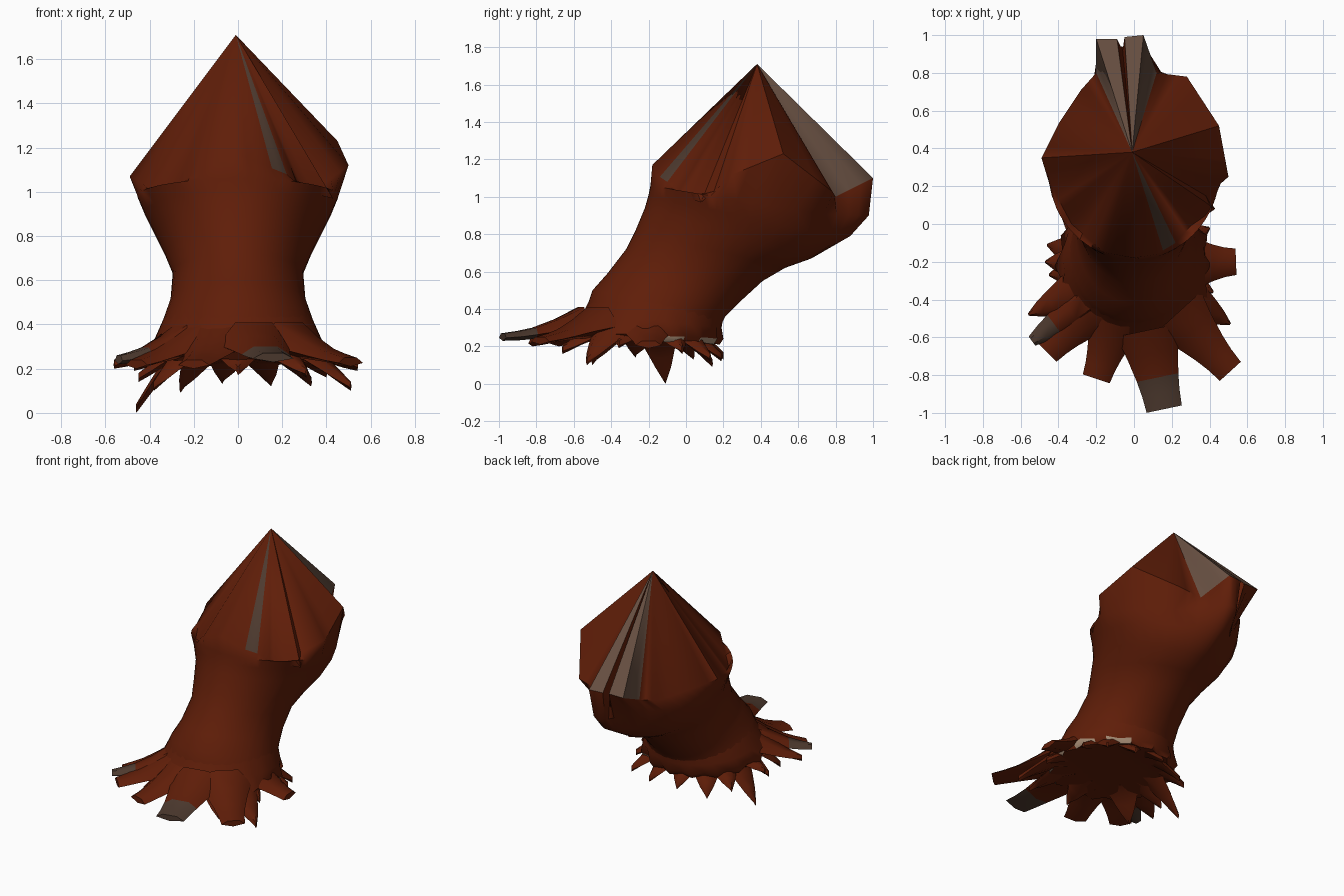
import bpy, bmesh, math
from mathutils import Vector

if "Cube" in bpy.data.objects:
    bpy.data.objects.remove(bpy.data.objects["Cube"])


def material(name, rgb):
    m = bpy.data.materials.new(name)
    m.diffuse_color = (*rgb, 1)
    m.use_nodes = True
    m.node_tree.nodes["Principled BSDF"].inputs["Base Color"].default_value = m.diffuse_color
    return m


RUST = material("rust", (0.115, 0.0125, 0.0025))
TAUPE = material("taupe", (0.135, 0.078, 0.053))
CREAM = material("cream", (0.38, 0.26, 0.175))
DARK = material("dark taupe", (0.075, 0.042, 0.028))


def finish(name, bm, angle):
    bmesh.ops.recalc_face_normals(bm, faces=bm.faces)
    me = bpy.data.meshes.new(name)
    bm.to_mesh(me)
    bm.free()
    for m in (RUST, TAUPE, CREAM, DARK):
        me.materials.append(m)
    ob = bpy.data.objects.new(name, me)
    bpy.context.collection.objects.link(ob)
    bpy.ops.object.select_all(action='DESELECT')
    ob.select_set(True)
    bpy.context.view_layer.objects.active = ob
    bpy.ops.object.shade_smooth_by_angle(angle=math.radians(angle))
    return ob


def bridge(bm, a, b):
    n = len(a)
    return [bm.faces.new((a[i], a[(i + 1) % n], b[(i + 1) % n], b[i])) for i in range(n)]


def fan(bm, ring, tip):
    n = len(ring)
    return [bm.faces.new((ring[i], ring[(i + 1) % n], tip)) for i in range(n)]


# tilted oval section: front (y, z), back (y, z), half width, narrow back bulge
def section(t, fy, fz, by, bz, w, bulge=0):
    s = math.sin(t)
    k = (1 + s) / 2
    return Vector((w * math.cos(t), fy + (by - fy) * k + bulge * max(0, s) ** 24, fz + (bz - fz) * k))


# mantle: leaning trunk closed by a pointed cap with an irregular brim
apex = Vector((-0.01, 0.38, 1.71))
brim = [Vector(p) for p in (
    (-0.06, 0.92, 1.06), (-0.09, 0.98, 1.1), (-0.2, 0.98, 1.1), (-0.2, 0.8, 1.02), (-0.28, 0.71, 1.0),
    (-0.4, 0.53, 1.04), (-0.49, 0.35, 1.07), (-0.40, 0.13, 1.02), (-0.33, 0.0, 0.98),
    (-0.16, -0.15, 1.12), (0.0, -0.18, 1.17), (0.12, -0.16, 1.12), (0.22, -0.1, 1.08),
    (0.30, -0.01, 1.0), (0.43, 0.08, 0.97), (0.38, 0.15, 1.03), (0.5, 0.25, 1.12), (0.45, 0.52, 1.23),
    (0.28, 0.78, 1.03), (0.12, 0.8, 1.0), (0.05, 1.0, 1.1), (-0.05, 0.99, 1.1))]
outline = []
for i, p in enumerate(brim):
    q = brim[(i + 1) % len(brim)]
    outline += [p.lerp(q, k / 3) for k in range(3)]
angles = [math.atan2((p.y - 0.36) / 0.57, p.x / 0.47) for p in outline]
trunk = [(-0.19, 1.06, 0.77, 0.90, 0.455, 0.21), (-0.20, 1.01, 0.76, 0.79, 0.42, 0.12),
         (-0.22, 0.94, 0.67, 0.67, 0.37), (-0.27, 0.82, 0.53, 0.62, 0.33),
         (-0.32, 0.72, 0.41, 0.55, 0.295), (-0.42, 0.59, 0.29, 0.44, 0.305),
         (-0.50, 0.50, 0.21, 0.36, 0.335), (-0.53, 0.41, 0.18, 0.30, 0.36)]
bm = bmesh.new()
ring = [bm.verts.new(p) for p in outline]
cap = fan(bm, ring, bm.verts.new(apex))
for i, f in enumerate(cap):
    if i // 3 in (1, 2, 19, 20):          # back plates
        f.material_index = 1
    elif i // 3 == 11 and i > 33:         # front sliver
        f.material_index = 3
for s in trunk:
    nxt = [bm.verts.new(section(t, *s)) for t in angles]
    bridge(bm, ring, nxt)
    ring = nxt
bm.faces.new(ring)
finish("mantle", bm, 50)

# skirt: flared collar with a pale, broken hem on one side and a hollow underside
bm = bmesh.new()
N = 32
ring = None
rows = [(-0.49, 0.50, 0.20, 0.36, 0.335), (-0.55, 0.38, 0.19, 0.30, 0.375),
        (-0.65, 0.28, 0.20, 0.24, 0.42), (-0.62, 0.24, 0.18, 0.21, 0.39)]
for j, s in enumerate(rows):
    nxt = []
    for i in range(N):
        p = section(2 * math.pi * i / N, *s)
        if j > 1 and i % 2:
            p = p.lerp(Vector((0, -0.22, 0.3)), 0.08)
        nxt.append(bm.verts.new(p))
    if ring:
        for i, f in enumerate(bridge(bm, ring, nxt)):
            c = f.calc_center_median()
            if j == 3 and c.x > 0.1 and i % 3:
                f.material_index = 2
    ring = nxt
fan(bm, ring, bm.verts.new((0, -0.2, 0.25)))
finish("skirt", bm, 50)


# arms: webbed wedges from the collar to a tip (x, y, z, tip width, root width, tip colour)
def arm(name, x, y, z, w, root_w, tip_colour=0):
    bm = bmesh.new()
    root, tip = Vector((x * 0.45, -0.22 + (y + 0.22) * 0.45, 0)), Vector((x, y, 0))
    side = Vector((-(tip - root).y, (tip - root).x, 0)).normalized()
    ring = None
    for k, top, h in ((0, 0.41, 0.17), (0.3, 0.345, 0.10), (0.6, 0.295, 0.06), (0.8, 0.275, 0.05), (1, 0.26, 0.04)):
        top += (z + 0.03 - 0.26) * k ** 1.5
        c = root.lerp(tip, k)
        ww = w + (root_w - w) * (1 - k) ** (1.6 if w > 0.1 else 0.8)
        pts = [c + side * (a * ww / 2) + Vector((0, 0, top - b * h))
               for a, b in ((-1, 0.6), (-0.5, 0), (0.5, 0), (1, 0.6), (0, 1))]
        nxt = [bm.verts.new(p) for p in pts]
        if ring:
            for f in bridge(bm, ring, nxt):
                f.material_index = tip_colour if k > 0.7 else 0
        else:
            bm.faces.new(nxt)
        ring = nxt
    bm.faces.new(ring).material_index = tip_colour
    finish(name, bm, 50)


wide = [(0.16, -0.98, 0.24, 0.19, 0.34, 3), (-0.20, -0.82, 0.21, 0.15, 0.32), (0.51, -0.78, 0.22, 0.15, 0.34),
        (-0.46, -0.68, 0.21, 0.14, 0.32), (0.54, -0.20, 0.2, 0.14, 0.36), (-0.54, -0.62, 0.23, 0.06, 0.2, 3)]
spikes = [(0.51, -0.53, 0.11), (0.42, -0.36, 0.2), (0.40, -0.02, 0.17),
          (-0.46, -0.11, 0.01), (-0.47, -0.20, 0.2), (-0.45, -0.27, 0.15), (-0.56, -0.48, 0.21),
          (-0.38, -0.50, 0.11), (-0.26, 0.14, 0.10), (0.15, 0.19, 0.13), (0.33, 0.13, 0.13),
          (-0.07, 0.2, 0.14), (-0.38, 0.04, 0.14), (0.0, -0.66, 0.18), (0.31, -0.66, 0.17)]
for i, a in enumerate(wide):
    arm(f"wide_arm_{i + 1}", *a)
for i, a in enumerate(spikes):
    arm(f"spike_arm_{i + 1}", *a, 0.012, 0.28)
